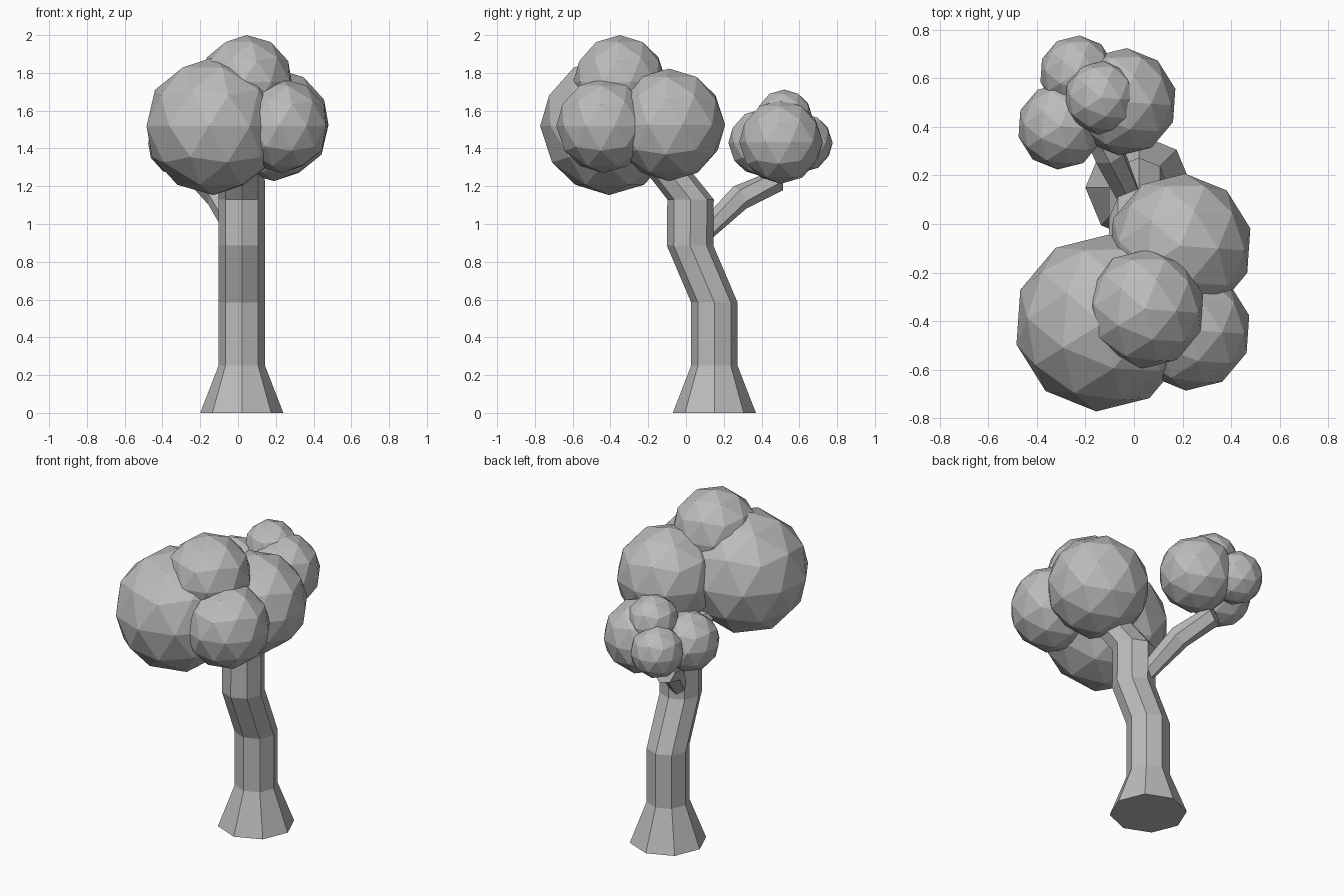
import bpy
import bmesh
import math
from mathutils import Vector

cube = bpy.data.objects.get("Cube")
if cube:
    bpy.data.objects.remove(cube)

# One plain grey for the whole tree
GREY = (0.5, 0.5, 0.5, 1.0)
grey = bpy.data.materials.new("plain_grey")
grey.use_nodes = True
grey.diffuse_color = GREY
shader = next(n for n in grey.node_tree.nodes if n.type == "BSDF_PRINCIPLED")
shader.inputs["Base Color"].default_value = GREY


def add_object(name, bm):
    mesh = bpy.data.meshes.new(name)
    bmesh.ops.recalc_face_normals(bm, faces=bm.faces)
    bm.to_mesh(mesh)
    bm.free()
    mesh.materials.append(grey)
    obj = bpy.data.objects.new(name, mesh)
    bpy.context.collection.objects.link(obj)
    return obj


def limb(name, stations, sides):
    """Faceted limb; each station is (centre, radius, ring normal)."""
    bm = bmesh.new()
    rings = []
    for centre, radius, normal in stations:
        n = Vector(normal).normalized()
        u = Vector((0, 1, 0)).cross(n).normalized()
        v = n.cross(u)
        angles = [math.tau * i / sides for i in range(sides)]
        rings.append([bm.verts.new(Vector(centre) + radius * (u * math.cos(a) + v * math.sin(a)))
                      for a in angles])
    for low, high in zip(rings, rings[1:]):
        for i in range(sides):
            j = (i + 1) % sides
            bm.faces.new((low[i], low[j], high[j], high[i]))
    bm.faces.new(rings[0][::-1])
    bm.faces.new(rings[-1])
    return add_object(name, bm)


def leaf_ball(name, centre, radius):
    bm = bmesh.new()
    bmesh.ops.create_icosphere(bm, subdivisions=2, radius=radius)
    obj = add_object(name, bm)
    obj.location = centre
    obj.rotation_euler.z = math.radians(-4)


# Octagonal trunk: flared foot, straight stem, two forward bends
up = (0, 0, 1)
limb("trunk", [
    ((0.02, 0.15, 0.0), 0.22, up),
    ((0.02, 0.15, 0.25), 0.123, up),
    ((0.02, 0.15, 0.585), 0.123, up),
    ((0.02, 0.022, 0.885), 0.123, up),
    ((0.02, 0.024, 1.13), 0.123, up),
    ((0.02, -0.15, 1.35), 0.12, up),
], 8)

# Side branch growing out of the back of the trunk
limb("branch", [
    ((0.0, 0.07, 0.93), 0.05, (-0.3, 0.75, 0.7)),
    ((-0.1, 0.285, 1.14), 0.068, (-0.35, 0.85, 0.5)),
    ((-0.19, 0.485, 1.23), 0.062, (-0.4, 0.85, 0.3)),
], 6)

# Main crown
leaf_ball("crown_front_right", (-0.13, -0.408, 1.518), 0.365)
leaf_ball("crown_back_left", (0.19, -0.09, 1.525), 0.298)
leaf_ball("crown_front_left", (0.232, -0.437, 1.52), 0.25)
leaf_ball("crown_top", (0.045, -0.35, 1.753), 0.247)

# Small crown on the branch
leaf_ball("small_crown_main", (-0.045, 0.503, 1.435), 0.222)
leaf_ball("small_crown_side", (-0.303, 0.402, 1.43), 0.178)
leaf_ball("small_crown_back", (-0.235, 0.622, 1.43), 0.155)
leaf_ball("small_crown_top", (-0.135, 0.52, 1.56), 0.152)
